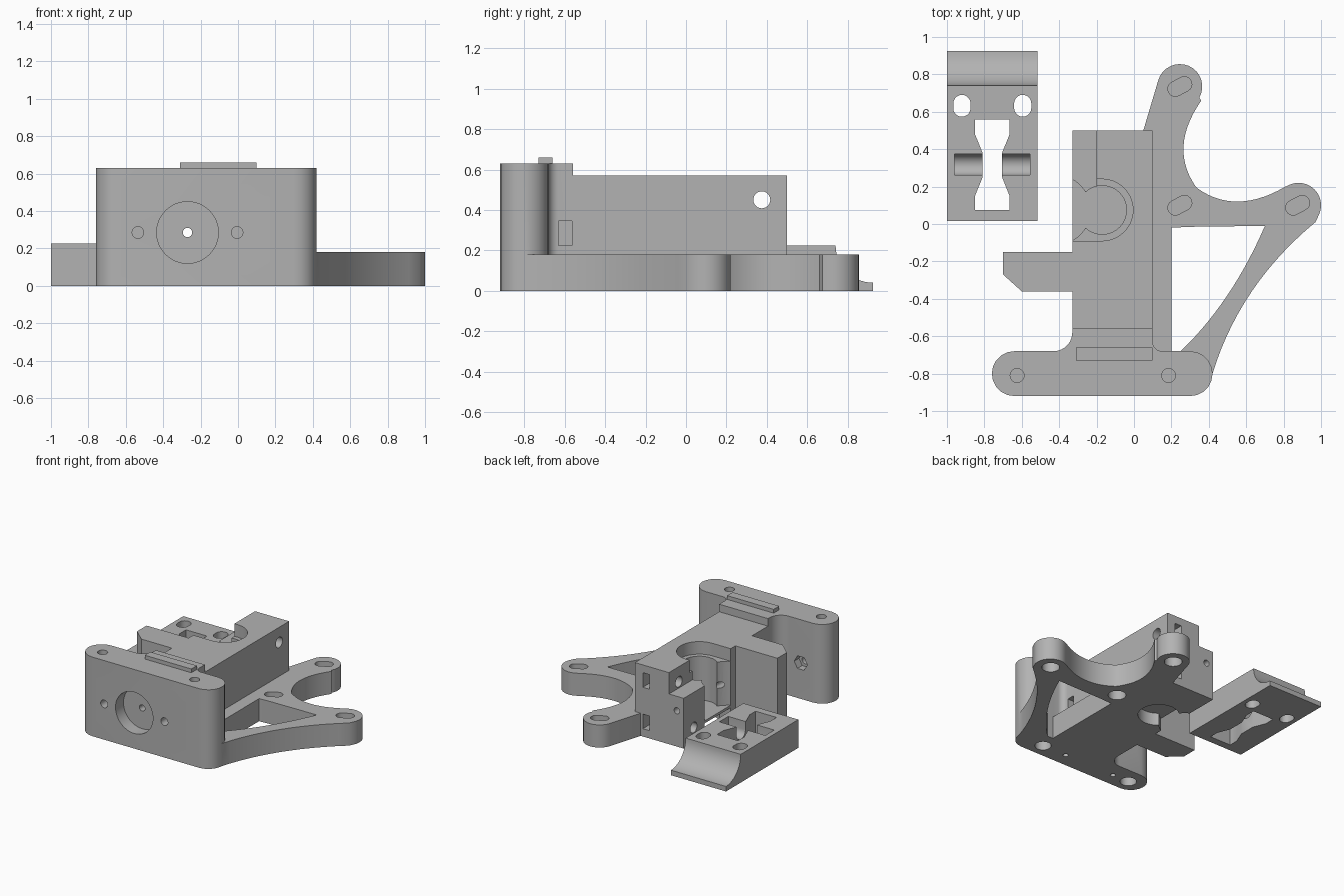
import bpy, bmesh
from math import sin, cos, radians
from mathutils import Vector

cube = bpy.data.objects.get("Cube")
if cube:
    bpy.data.objects.remove(cube, do_unlink=True)

grey = bpy.data.materials.new("light grey plastic")
grey.use_nodes = True
GREY = (0.45, 0.45, 0.45, 1)
grey.diffuse_color = GREY
grey.node_tree.nodes["Principled BSDF"].inputs["Base Color"].default_value = GREY


def arc(cx, cy, r, a0=0, a1=360, n=16):
    return [(cx + r * cos(radians(a0 + (a1 - a0) * i / n)),
             cy + r * sin(radians(a0 + (a1 - a0) * i / n))) for i in range(n + 1)]


def circle(cx, cy, r, n=32, turn=0):
    return arc(cx, cy, r, turn, turn + 360, n)[:-1]


def bow(a, m, b, n=14):
    """Curve from a to b passing through m."""
    a, m, b = Vector(a), Vector(m), Vector(b)
    c = 2 * m - (a + b) / 2
    return [tuple(a * (1 - t) ** 2 + c * 2 * t * (1 - t) + b * t * t)
            for t in (i / n for i in range(n + 1))]


def slot(cx, cy, length, r, angle):
    dx, dy = cos(radians(angle)) * length / 2, sin(radians(angle)) * length / 2
    return (arc(cx + dx, cy + dy, r, angle - 90, angle + 90, 10)
            + arc(cx - dx, cy - dy, r, angle + 90, angle + 270, 10))


def rect(u0, u1, v0, v1):
    return [(u0, v0), (u1, v0), (u1, v1), (u0, v1)]


def prism(name, outline, w0, w1, axis="z"):
    place = {"z": lambda u, v, w: (u, v, w),
             "y": lambda u, v, w: (u, w, v),
             "x": lambda u, v, w: (w, u, v)}[axis]
    bm = bmesh.new()
    low = [bm.verts.new(place(u, v, w0)) for u, v in outline]
    high = [bm.verts.new(place(u, v, w1)) for u, v in outline]
    bm.faces.new(low)
    bm.faces.new(high)
    for i in range(len(low)):
        j = (i + 1) % len(low)
        bm.faces.new((low[i], low[j], high[j], high[i]))
    bmesh.ops.recalc_face_normals(bm, faces=bm.faces)
    mesh = bpy.data.meshes.new(name)
    bm.to_mesh(mesh)
    bm.free()
    mesh.materials.append(grey)
    ob = bpy.data.objects.new(name, mesh)
    bpy.context.collection.objects.link(ob)
    return ob


def combine(target, operation, outline, w0, w1, axis="z"):
    tool = prism("tool", outline, w0, w1, axis)
    mod = target.modifiers.new("bool", "BOOLEAN")
    mod.operation, mod.solver, mod.object = operation, "EXACT", tool
    bpy.context.view_layer.objects.active = target
    bpy.ops.object.modifier_apply(modifier=mod.name)
    bpy.data.objects.remove(tool, do_unlink=True)


def add(target, *args):
    combine(target, "UNION", *args)


def cut(target, *args):
    combine(target, "DIFFERENCE", *args)


def finish(ob):
    bpy.ops.object.select_all(action="DESELECT")
    ob.select_set(True)
    bpy.context.view_layer.objects.active = ob
    bpy.ops.object.shade_smooth_by_angle(angle=radians(30))


# Main body block with its side arm
body = prism("extruder_body", rect(-0.33, 0.1, -0.7, 0.5), 0, 0.57)
add(body, [(-0.2, -0.15), (-0.7, -0.15), (-0.7, -0.27), (-0.6, -0.36), (-0.2, -0.36)], 0, 0.57)

# Neck with fillets, front plate and top ridge
neck = (arc(-0.43, -0.58, 0.1, 0, -90, 10) + [(-0.43, -0.75), (0.15, -0.75)]
        + arc(0.15, -0.63, 0.05, -90, -180, 8) + [(0.1, -0.56), (-0.33, -0.56)])
add(body, neck, 0, 0.63)
add(body, slot(-0.17, -0.8, 0.94, 0.12, 0), 0, 0.63)
add(body, rect(-0.31, 0.1, -0.73, -0.66), 0.6, 0.66)

# Mounting platform with three lobes and a triangular opening
platform = ([(0.0, 0.5), (0.05, 0.5)] + arc(0.245, 0.735, 0.12, 165, -30)
            + bow((0.36, 0.66), (0.265, 0.42), (0.33, 0.2))
            + bow((0.34, 0.19), (0.56, 0.12), (0.81, 0.2))
            + arc(0.88, 0.1, 0.12, 115, -25)
            + bow((0.97, 0.01), (0.63, -0.36), (0.42, -0.8))
            + [(0.3, -0.85), (0.0, -0.85)])
add(body, platform, 0, 0.18)
opening = ([(0.2, -0.68), (0.2, -0.02), (0.3, -0.015)]
           + bow((0.7, -0.01), (0.5, -0.38), (0.25, -0.68)))
cut(body, opening, -0.1, 0.3)

# Slots above and screw-head pockets below in each lobe
for x, y in ((0.245, 0.735), (0.245, 0.1), (0.875, 0.1)):
    cut(body, slot(x, y, 0.055, 0.04, 28), 0.1, 0.3)
    cut(body, circle(x, y, 0.065), -0.1, 0.085)

# Vertical holes in the front plate
for x in (-0.625, 0.185):
    cut(body, circle(x, -0.81, 0.037), 0.12, 0.8)
    cut(body, circle(x, -0.81, 0.06), -0.1, 0.1)
for x in (-0.48, -0.03):
    cut(body, circle(x, -0.81, 0.02), -0.1, 0.15)

# Lowered shoulder, stepped gear bore and idler clearance
cut(body, rect(-0.5, -0.2, 0.17, 0.7), 0.4, 0.8)
cut(body, circle(-0.17, 0.075, 0.13, 40), 0.12, 0.8)
cut(body, circle(-0.17, 0.075, 0.165, 40), 0.47, 0.8)
cut(body, rect(-0.5, -0.17, -0.09, 0.24), 0.47, 0.8)
cut(body, circle(-0.42, 0.075, 0.187, 40), 0.12, 0.8)
cut(body, circle(-0.17, 0.075, 0.15, 40), -0.1, 0.1)
cut(body, circle(-0.42, 0.075, 0.187, 40), -0.1, 0.1)

# Front recess, filament channel and plate screw holes
cut(body, circle(-0.27, 0.285, 0.165, 48), -1.0, -0.82, "y")
cut(body, circle(-0.27, 0.285, 0.025, 24), -1.0, 0.7, "y")
for x in (-0.535, -0.005):
    cut(body, circle(x, 0.285, 0.031, 24), -1.0, -0.58, "y")
cut(body, circle(-0.535, 0.285, 0.058, 6), -0.74, -0.55, "y")
cut(body, rect(-0.63, -0.565, 0.225, 0.345), -0.06, 0.3, "x")

# Clamp screw holes across the back end, with nut slots
for z in (0.45, 0.12):
    cut(body, circle(0.375, z, 0.042, 24), -0.5, 0.06 if z < 0.2 else 0.3, "x")
    cut(body, rect(-0.03, 0.03, z - 0.058, z + 0.058), 0.32, 0.7, "y")

# Separate idler clamp with a curved lip
profile = ([(0.015, 0), (0.925, 0), (0.925, 0.04)]
           + arc(0.925, 0.225, 0.185, 270, 180, 14) + [(0.735, 0.225), (0.015, 0.225)])
clamp = prism("idler_clamp", profile, -1.0, -0.515, "x")
for x in (-0.92, -0.595):
    cut(clamp, slot(x, 0.632, 0.025, 0.046, 90), -0.1, 0.4)
half = [(0.0925, 0.56), (0.0925, 0.48), (0.052, 0.38),
        (0.052, 0.25), (0.0925, 0.15), (0.0925, 0.075)]
window = ([(-0.7575 + u, v) for u, v in half]
          + [(-0.7575 - u, v) for u, v in reversed(half)])
cut(clamp, window, -0.1, 0.4)

# Rounded axle groove across the clamp
groove = arc(0.317, 0.16, 0.056, 180, 360, 14) + [(0.373, 0.4), (0.261, 0.4)]
cut(clamp, groove, -0.96, -0.555, "x")

finish(body)
finish(clamp)
